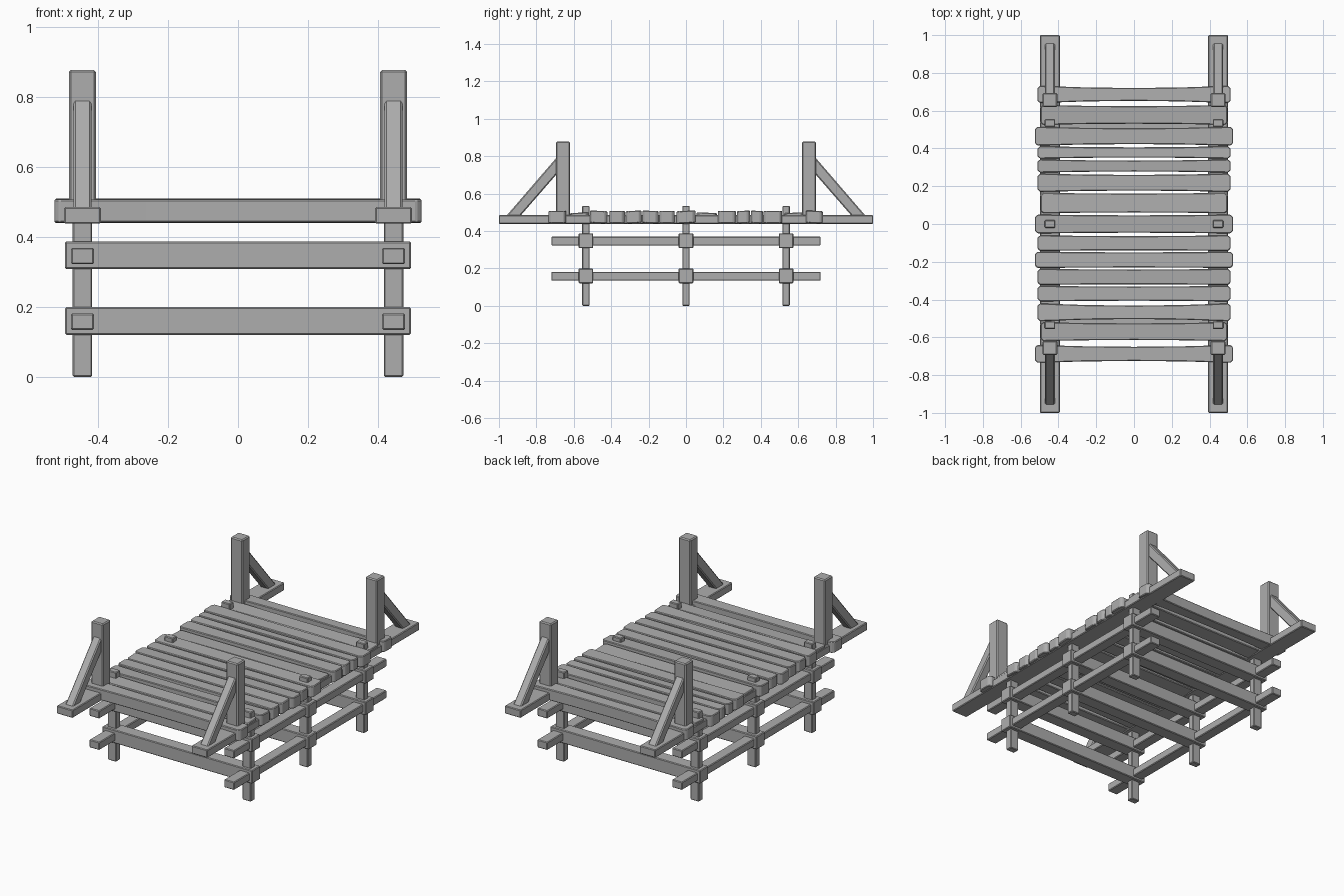
import bpy, bmesh, math
from mathutils import Matrix, Vector

cube = bpy.data.objects.get("Cube")
if cube:
    bpy.data.objects.remove(cube, do_unlink=True)

wood = bpy.data.materials.new("grey_wood")
wood.use_nodes = True
GREY = (0.42, 0.42, 0.42, 1)
wood.diffuse_color = GREY
wood.node_tree.nodes["Principled BSDF"].inputs["Base Color"].default_value = GREY


def finish(bm, name, bevel):
    bmesh.ops.recalc_face_normals(bm, faces=bm.faces)
    mesh = bpy.data.meshes.new(name)
    bm.to_mesh(mesh)
    bm.free()
    mesh.materials.append(wood)
    obj = bpy.data.objects.new(name, mesh)
    bpy.context.collection.objects.link(obj)
    if bevel:
        mod = obj.modifiers.new("Bevel", "BEVEL")
        mod.width = bevel
        mod.segments = 1
    return obj


def beam(name, center, size, bevel=0.004):
    bm = bmesh.new()
    bmesh.ops.create_cube(bm, size=1, matrix=Matrix.Translation(center) @ Matrix.Diagonal((*size, 1)))
    return finish(bm, name, bevel)


def extrude(name, outline, depth, bevel, place):
    """Extrude a flat outline; place maps (u, v, w) to a world position."""
    bm = bmesh.new()
    face = bm.faces.new([bm.verts.new((u, v, 0)) for u, v in outline])
    new = bmesh.ops.extrude_face_region(bm, geom=[face])["geom"]
    for v in new:
        if isinstance(v, bmesh.types.BMVert):
            v.co.z = depth
    for v in bm.verts:
        v.co = place(*v.co)
    return finish(bm, name, bevel)


# Deck boards, slightly waisted with clipped corners
def plank(name, y0, y1, half, bottom, top, waist, tilt):
    clip = 0.014
    xs = [-half + clip, -half / 2, 0, half / 2, half - clip]

    def pinch(x):
        return waist * (1 - (x / half) ** 2)
    outline = [(-half, y0 + clip)] + [(x, y0 + pinch(x)) for x in xs]
    outline += [(half, y0 + clip), (half, y1 - clip)]
    outline += [(x, y1 - pinch(x)) for x in reversed(xs)] + [(-half, y1 - clip)]
    mid = (y0 + y1) / 2
    return extrude(name, outline, top - bottom, 0.004,
                   lambda u, v, w: Vector((u, v, bottom + w + tilt * (v - mid))))


WIDE, MID, SHORT = 0.525, 0.512, 0.495
boards = [
    (-0.735, -0.64, WIDE, 0.01), (-0.62, -0.52, SHORT, 0.006),
    (-0.515, -0.42, MID, 0.012), (-0.41, -0.327, MID, 0.004),
    (-0.323, -0.237, MID, 0.004), (-0.233, -0.147, WIDE, 0.003),
    (-0.143, -0.06, MID, 0.004), (-0.05, 0.05, WIDE, 0.004),
    (0.057, 0.165, SHORT, 0.004), (0.17, 0.267, MID, 0.007),
    (0.272, 0.342, MID, 0.006), (0.346, 0.412, MID, 0.006),
    (0.415, 0.515, WIDE, 0.008), (0.525, 0.63, SHORT, 0.006),
    (0.64, 0.732, MID, 0.012),
]
for i, (y0, y1, half, waist) in enumerate(boards):
    top = 0.498 if half == SHORT else 0.508
    plank(f"deck_plank_{i + 1}", y0, y1, half, 0.442, top, waist, (0, 0.05, -0.04)[i % 3])

LEG_X, LEG_Y = 0.445, 0.535
LEVELS = (0.16, 0.348)

for side, s in (("left", 1), ("right", -1)):
    x = s * LEG_X
    # Deck side rail and the two lower rails
    beam(f"{side}_deck_rail", (x, 0, 0.462), (0.105, 2, 0.047))
    for level, z in zip(("lower", "upper"), LEVELS):
        beam(f"{side}_{level}_rail", (x, 0, z - 0.002), (0.066, 1.44, 0.047))
    # Support legs
    for row, y in (("front", -LEG_Y), ("middle", 0), ("back", LEG_Y)):
        beam(f"{side}_{row}_leg", (x, y, 0.267), (0.056, 0.04, 0.534))
    # Tall corner posts with diagonal braces
    for end, e in (("front", -1), ("back", 1)):
        beam(f"{side}_{end}_post", (x, e * 0.657, 0.66), (0.078, 0.075, 0.436), 0.006)
        side_shape = [(0.66, 0.83), (0.66, 0.74), (0.895, 0.47), (0.97, 0.47)]
        extrude(f"{side}_{end}_brace", side_shape, 0.052, 0.006,
                lambda u, v, w: Vector((x - 0.026 + w, e * u, v)))

# Cross beams tying each pair of legs
for row, y in (("front", -LEG_Y), ("middle", 0), ("back", LEG_Y)):
    for level, z in zip(("lower", "upper"), LEVELS):
        beam(f"{row}_{level}_cross_beam", (0, y, z), (0.99, 0.078, 0.079))
